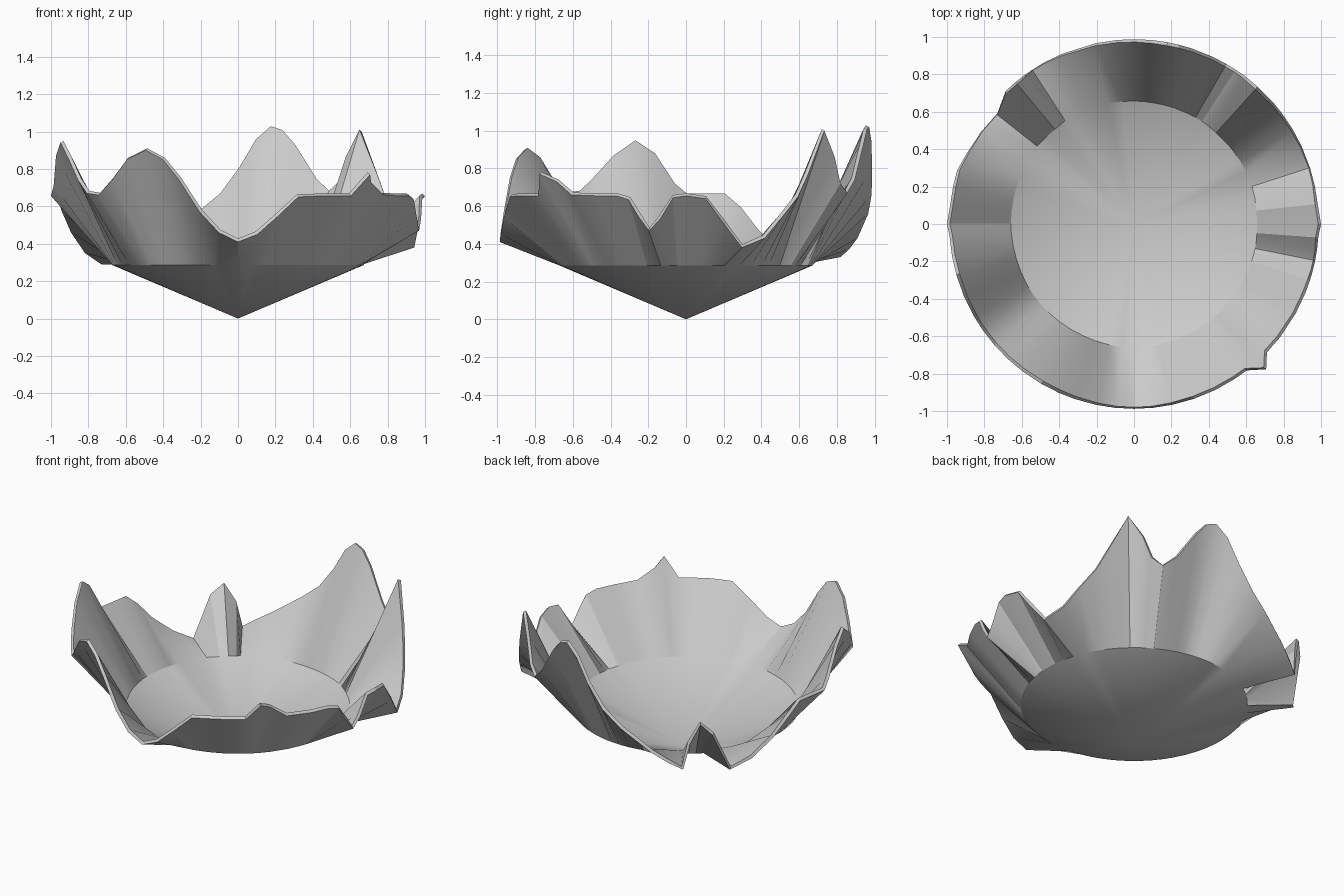
import bpy, bmesh
from math import sin, cos, radians

if "Cube" in bpy.data.objects:
    bpy.data.objects.remove(bpy.data.objects["Cube"])

# Rim outline: angle in degrees (from +x, counter-clockwise) and rim height
RIM = [
    (0, .655), (6, .64), (12, .50), (17.5, .38), (25, .43), (31, .54), (37, .65),
    (41, .77), (48, 1.0), (53, .86), (56, .72), (60, .67), (65, .74), (72, .92),
    (76, 1.0), (79.5, 1.02), (84, .95), (89, .80), (95, .66), (102, .56), (113, .43),
    (119, .37), (124, .33), (126.5, .50), (130, .62), (134, .55), (141, .29),
    (149, .35), (157, .46), (163, .58), (168, .655), (174, .655), (180, .655),
    (184, .71), (190, .87), (196, .94), (203, .86), (210, .74), (215, .67),
    (221, .66), (227, .74), (233, .85), (240, .90), (246, .85), (251, .75),
    (258, .57), (264, .46), (270, .41), (276, .45), (282, .54), (289, .65),
    (296, .655), (303, .655), (307.6, .655), (312.3, .77), (316, .73), (322, .66),
    (331, .655), (338, .655), (342, .635), (345, .55), (348.5, .47), (352, .53),
    (356, .645)]
# Places where the rim leaves the circle
RIM_RADIUS = {312.3: 1.05, 141: .94, 149: .955, 157: .97, 180: 1.0, 0: 1.0}
BASE_R, BASE_Z = .67, .285

bm = bmesh.new()
apex = bm.verts.new((0, 0, 0))


def ring_vert(angle, r, z):
    a = radians(angle)
    return bm.verts.new((r * cos(a), r * sin(a), z))


base = [ring_vert(a, BASE_R, BASE_Z) for a, z in RIM]
rim = [ring_vert(a, RIM_RADIUS.get(a, .988), z) for a, z in RIM]

# Shallow cone floor and fluted wall
n = len(RIM)
for i in range(n):
    j = (i + 1) % n
    bm.faces.new((apex, base[i], base[j]))
    bm.faces.new((base[i], rim[i], rim[j], base[j]))

mesh = bpy.data.meshes.new("wavy_bowl")
bm.to_mesh(mesh)
bm.free()
bowl = bpy.data.objects.new("wavy_bowl", mesh)
bpy.context.collection.objects.link(bowl)

# Thin wall, grown towards the inside
shell = bowl.modifiers.new("thickness", 'SOLIDIFY')
shell.thickness = .02
shell.offset = 1

bpy.context.view_layer.objects.active = bowl
bowl.select_set(True)
bpy.ops.object.modifier_apply(modifier=shell.name)
bpy.ops.object.shade_smooth_by_angle(angle=radians(25))
